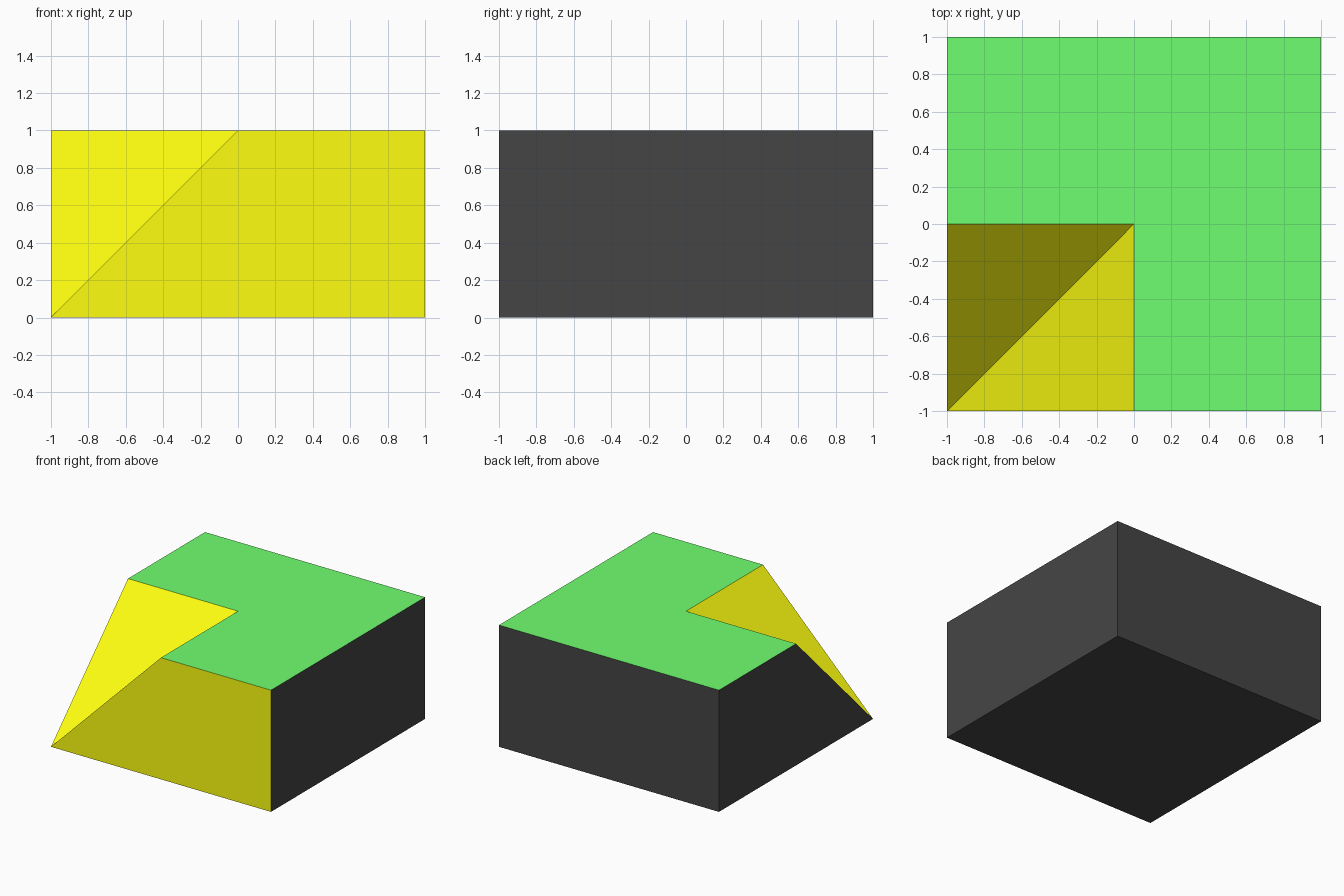
import bpy, bmesh

if "Cube" in bpy.data.objects:
    bpy.data.objects.remove(bpy.data.objects["Cube"])


def material(name, rgb):
    m = bpy.data.materials.new(name)
    m.diffuse_color = (*rgb, 1.0)
    m.use_nodes = True
    m.node_tree.nodes["Principled BSDF"].inputs["Base Color"].default_value = m.diffuse_color
    return m


# Base outline, and the L-shaped top whose notch forms an inner corner
base = [(-1, -1), (1, -1), (1, 1), (-1, 1)]
top = [(-1, 0), (0, 0), (0, -1), (1, -1), (1, 1), (-1, 1)]

bm = bmesh.new()
b = [bm.verts.new((x, y, 0)) for x, y in base]
t = [bm.verts.new((x, y, 1)) for x, y in top]


def face(verts, slot):
    bm.faces.new(verts).material_index = slot


DARK, GREEN, YELLOW = 0, 1, 2

# Flat top and underside
face(t, GREEN)
face(b[::-1], DARK)

# Vertical walls: front, right, back, left
face([b[0], b[1], t[3], t[2]], YELLOW)
face([b[1], b[2], t[4], t[3]], DARK)
face([b[2], b[3], t[5], t[4]], DARK)
face([b[3], b[0], t[0], t[5]], DARK)

# Two slopes meeting in a valley that runs down to the front left corner
face([b[0], t[2], t[1]], YELLOW)
face([b[0], t[1], t[0]], YELLOW)

bmesh.ops.recalc_face_normals(bm, faces=bm.faces)
mesh = bpy.data.meshes.new("inner_corner_slope_block")
bm.to_mesh(mesh)
bm.free()

for m in (material("dark_grey", (0.06, 0.06, 0.06)),
          material("green", (0.16, 1.0, 0.16)),
          material("yellow", (1.0, 1.0, 0.005))):
    mesh.materials.append(m)

block = bpy.data.objects.new("inner_corner_slope_block", mesh)
bpy.context.collection.objects.link(block)
